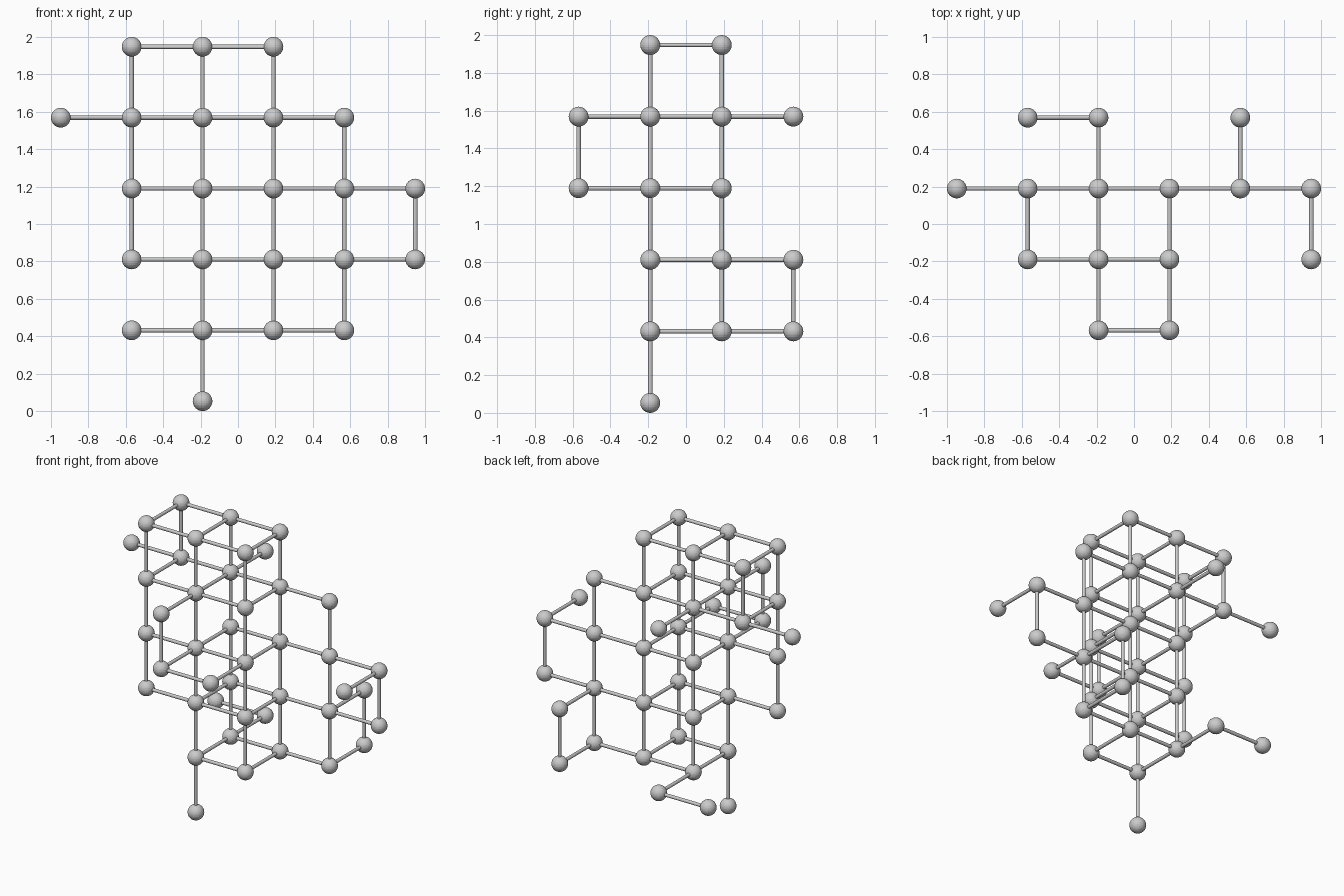
import bpy, bmesh
from mathutils import Vector, Matrix

if "Cube" in bpy.data.objects:
    bpy.data.objects.remove(bpy.data.objects["Cube"])

R = 0.0525               # ball radius
ROD = 0.0115             # rod radius
S = (2 - 2 * R) / 5      # lattice spacing

# Lattice cells: 2 x 2 x 5 core tower, then side walls and stray branches
cells = {(i, j, k) for i in (2, 3) for j in (1, 2) for k in range(1, 6)}
cells |= {(1, 1, k) for k in range(2, 6)}            # left wall
cells |= {(4, 2, k) for k in range(1, 5)}            # right wall
cells |= {(1, 2, 5), (1, 2, 4), (0, 2, 4)}           # upper left branch
cells |= {(2, 0, 4), (2, 0, 3), (3, 0, 3)}           # front branch
cells |= {(5, 2, 3), (5, 2, 2), (5, 1, 3)}           # right branch
cells |= {(4, 3, 2), (4, 3, 1)}                      # back right branch
cells |= {(2, 3, 4), (2, 3, 1), (1, 3, 1)}           # back branches
cells |= {(2, 1, 0)}                                 # foot


def pos(c):
    return Vector(((c[0] - 2.5) * S, (c[1] - 1.5) * S, c[2] * S + R))


def make_mesh(name, build):
    bm = bmesh.new()
    build(bm)
    me = bpy.data.meshes.new(name)
    bm.to_mesh(me)
    bm.free()
    return me


def place(name, me, matrix):
    ob = bpy.data.objects.new(name, me)
    ob.matrix_world = matrix
    bpy.context.collection.objects.link(ob)


# Shared meshes
ball = make_mesh("ball", lambda bm: bmesh.ops.create_uvsphere(
    bm, u_segments=32, v_segments=16, radius=R))
rod = make_mesh("rod", lambda bm: bmesh.ops.create_cone(
    bm, cap_ends=True, segments=12, radius1=ROD, radius2=ROD, depth=S))

# A ball at each cell, and a rod to each neighbour in +x, +y, +z
for c in sorted(cells):
    p = pos(c)
    place("joint_ball", ball, Matrix.Translation(p))
    for axis in range(3):
        n = list(c)
        n[axis] += 1
        if tuple(n) in cells:
            q = pos(n)
            turn = (q - p).to_track_quat('Z', 'Y').to_matrix().to_4x4()
            place("connecting_rod", rod, Matrix.Translation((p + q) / 2) @ turn)
